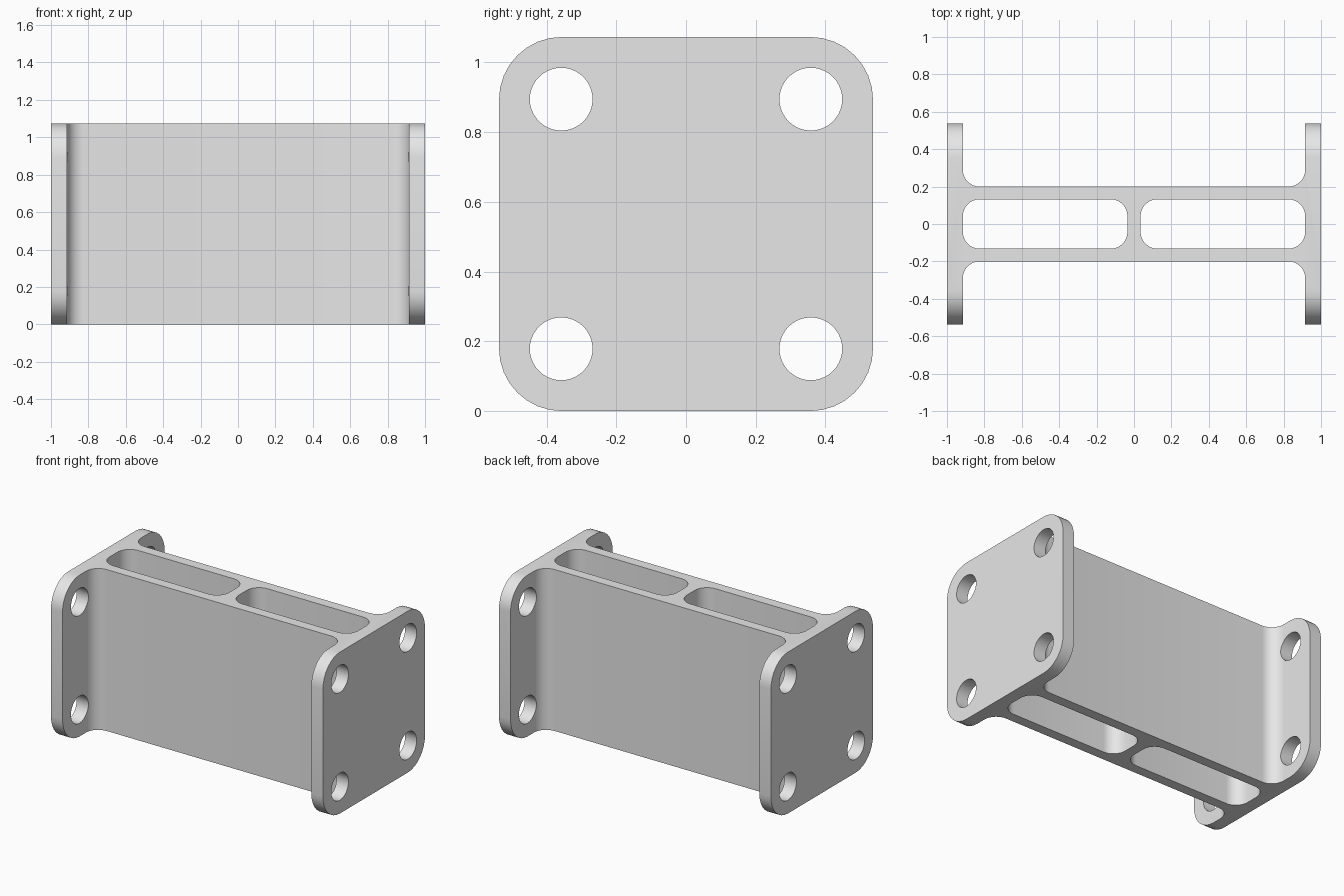
import bpy
import bmesh
from math import cos, pi, sin, tan, tau
from mathutils import Vector

if "Cube" in bpy.data.objects:
    bpy.data.objects.remove(bpy.data.objects["Cube"], do_unlink=True)

# Main dimensions
HEIGHT = 1.073
HALF_DEPTH = HEIGHT / 2
FLANGE_X = 0.915      # inner face of each end plate
WALL_OUT = 0.2
WALL_IN = 0.132
RIB = 0.035
FILLET = 0.09
CORNER = 0.18
HOLE = 0.09
HOLE_OFFSET = 0.358
STEPS = 8
HOLE_SIDES = 40


def fillet(corners):
    """Round each (x, y, radius) corner of a closed outline."""
    outline = []
    for i, (x, y, r) in enumerate(corners):
        p = Vector((x, y))
        if r == 0:
            outline.append(p)
            continue
        a = (Vector(corners[i - 1][:2]) - p).normalized()
        b = (Vector(corners[(i + 1) % len(corners)][:2]) - p).normalized()
        reach = r / tan(a.angle(b) / 2)
        centre = p + (a + b).normalized() * (reach ** 2 + r ** 2) ** 0.5
        start = (p + a * reach - centre).normalized()
        end = (p + b * reach - centre).normalized()
        sweep = start.angle(end)
        for k in range(STEPS + 1):
            t = sweep * k / STEPS
            spoke = (start * sin(sweep - t) + end * sin(t)) / sin(sweep)
            outline.append(centre + spoke * r)
    return outline


def rectangle(x0, x1, y0, y1, r):
    return fillet([(x0, y0, r), (x1, y0, r), (x1, y1, r), (x0, y1, r)])


def prism(name, outline, low, high, along_x=False):
    """Solid from an (x, y) outline along z, or a (y, z) outline along x."""
    bm = bmesh.new()
    rings = []
    for level in (low, high):
        points = [(level, p.x, p.y) if along_x else (p.x, p.y, level) for p in outline]
        rings.append([bm.verts.new(point) for point in points])
        bm.faces.new(rings[-1])
    bottom, top = rings
    for i in range(len(outline)):
        bm.faces.new((bottom[i - 1], bottom[i], top[i], top[i - 1]))
    bmesh.ops.recalc_face_normals(bm, faces=bm.faces[:])
    mesh = bpy.data.meshes.new(name)
    bm.to_mesh(mesh)
    bm.free()
    obj = bpy.data.objects.new(name, mesh)
    bpy.context.scene.collection.objects.link(obj)
    return obj


# Filleted I-shaped body, oversized in y and z so the plate trim cuts cleanly
reach_y = HALF_DEPTH + 0.05
right_back = [(1, reach_y, 0), (FLANGE_X, reach_y, 0), (FLANGE_X, WALL_OUT, FILLET)]
back = right_back + [(-x, y, r) for x, y, r in reversed(right_back)]
front = [(x, -y, r) for x, y, r in reversed(back)]
bracket = prism("spacer_bracket", fillet(back + front), -0.1, HEIGHT + 0.1)

# Rounded end plate silhouette
cuts = [("INTERSECT", prism("plate_trim", rectangle(
    -HALF_DEPTH, HALF_DEPTH, 0, HEIGHT, CORNER), -1.2, 1.2, True))]
# Two vertical pockets either side of the centre rib
for x0, x1 in ((RIB, FLANGE_X), (-FLANGE_X, -RIB)):
    cuts.append(("DIFFERENCE", prism("pocket_cutter", rectangle(
        x0, x1, -WALL_IN, WALL_IN, FILLET), -0.2, HEIGHT + 0.2)))
# Bolt holes through both end plates
for y in (-HOLE_OFFSET, HOLE_OFFSET):
    for z in (HALF_DEPTH - HOLE_OFFSET, HALF_DEPTH + HOLE_OFFSET):
        angles = [tau * k / HOLE_SIDES for k in range(HOLE_SIDES)]
        circle = [Vector((y + HOLE * cos(a), z + HOLE * sin(a))) for a in angles]
        cuts.append(("DIFFERENCE", prism("bolt_hole_cutter", circle, -1.2, 1.2, True)))

for operation, cutter in cuts:
    cutter.hide_render = True
    mod = bracket.modifiers.new(cutter.name, "BOOLEAN")
    mod.operation = operation
    mod.solver = "EXACT"
    mod.object = cutter

# Bake the cuts and drop the cutters
bpy.context.view_layer.update()
evaluated = bracket.evaluated_get(bpy.context.evaluated_depsgraph_get())
result = bpy.data.meshes.new_from_object(evaluated)
bracket.modifiers.clear()
bracket.data = result
for _, cutter in cuts:
    bpy.data.objects.remove(cutter, do_unlink=True)

# Plain grey metal
grey = bpy.data.materials.new("light_grey")
grey.use_nodes = True
colour = (0.8, 0.8, 0.8, 1)
grey.diffuse_color = colour
grey.node_tree.nodes["Principled BSDF"].inputs["Base Color"].default_value = colour
result.materials.clear()
result.materials.append(grey)

# Smooth the fillets and holes, keep the rims sharp
bpy.ops.object.select_all(action="DESELECT")
bracket.select_set(True)
bpy.context.view_layer.objects.active = bracket
bpy.ops.object.shade_smooth_by_angle(angle=pi / 6)
